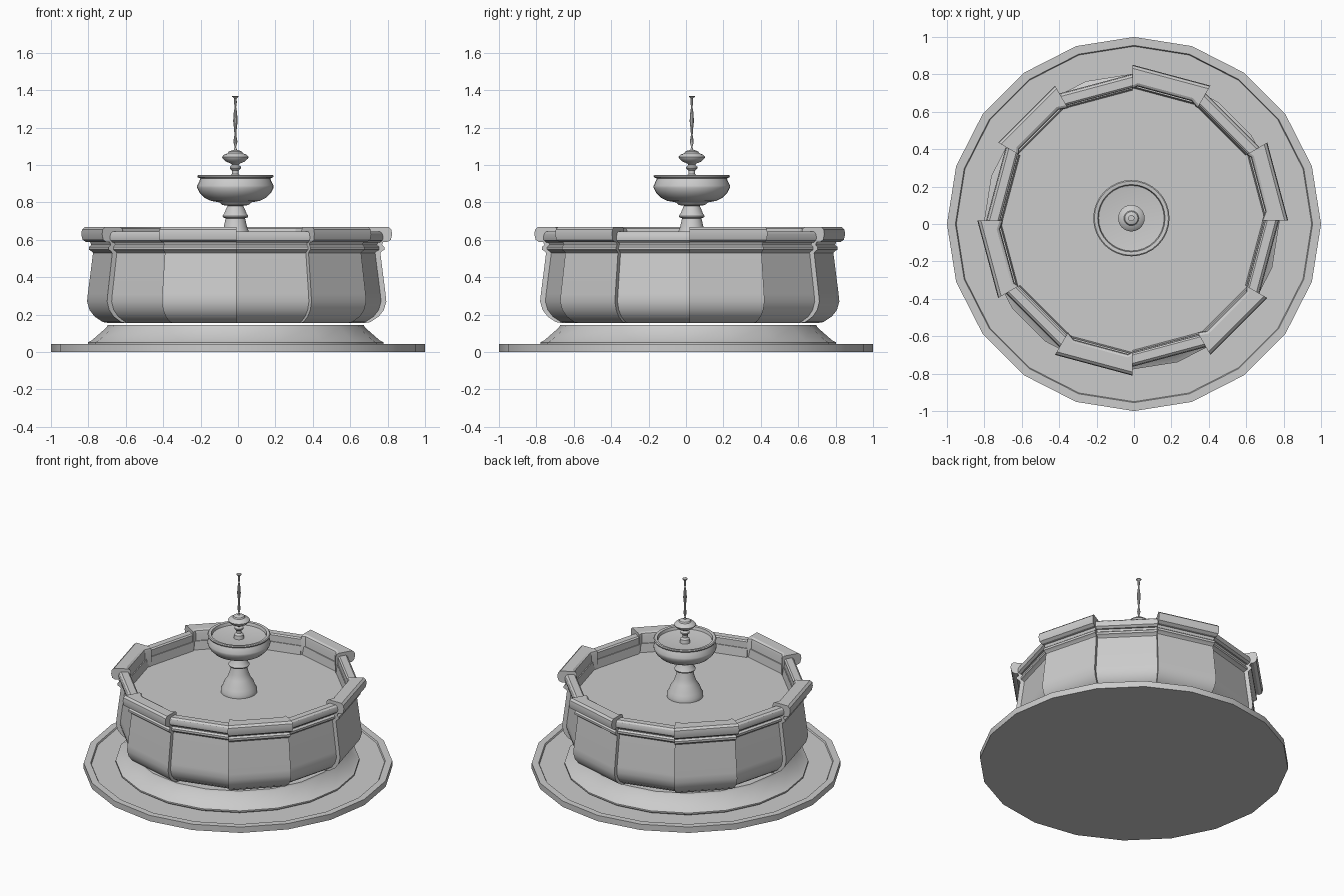
import bpy, bmesh
from math import sin, cos, pi, radians

if "Cube" in bpy.data.objects:
    bpy.data.objects.remove(bpy.data.objects["Cube"])


def finish(name, bm, angle=35):
    bmesh.ops.remove_doubles(bm, verts=bm.verts, dist=1e-5)
    bmesh.ops.recalc_face_normals(bm, faces=bm.faces)
    me = bpy.data.meshes.new(name)
    bm.to_mesh(me)
    bm.free()
    me.shade_smooth()
    me.set_sharp_from_angle(angle=radians(angle))
    ob = bpy.data.objects.new(name, me)
    bpy.context.collection.objects.link(ob)
    return ob


def lathe(name, profile, sides, centre=(0, 0), angle=35):
    """Revolve (radius, z) points; both ends are capped."""
    bm = bmesh.new()
    rings = [[bm.verts.new((centre[0] + r * cos(2 * pi * i / sides),
                            centre[1] + r * sin(2 * pi * i / sides), z))
              for i in range(sides)] for r, z in profile]
    for a, b in zip(rings, rings[1:]):
        for i in range(sides):
            j = (i + 1) % sides
            bm.faces.new((a[i], a[j], b[j], b[i]))
    bm.faces.new(rings[0])
    bm.faces.new(rings[-1])
    return finish(name, bm, angle)


def sector(bm, section, a0, a1, centre, stations=((0, 0), (1, 0)), inner=0):
    """Straight 30 degree wall piece from a closed (corner radius, z) section.
    Each station is (fraction along, inward shift of the last `inner` points)."""
    loops = []
    for t, shift in stations:
        loop = []
        for k, (r, z) in enumerate(section):
            if k >= len(section) - inner:
                r -= shift
            x = r * ((1 - t) * cos(a0) + t * cos(a1))
            y = r * ((1 - t) * sin(a0) + t * sin(a1))
            loop.append(bm.verts.new((centre[0] + x, centre[1] + y, z)))
        loops.append(loop)
    n = len(section)
    for a, b in zip(loops, loops[1:]):
        for i in range(n):
            j = (i + 1) % n
            bm.faces.new((a[i], a[j], b[j], b[i]))
    bm.faces.new(loops[0])
    bm.faces.new(loops[-1])


# Ground slab with shallow recessed top
lathe("ground_slab", [(1, 0), (1, .042), (.955, .042), (.95, .032)], 20)

# Sloping plinth
lathe("plinth", [(.775, .03), (.79, .042), (.79, .052), (.77, .062), (.69, .132), (.685, .145)],
      20, (-.012, .012), 40)

# Basin walls: twelve panels, every second one projecting
BASIN = (-.007, .02)
outer = [(.685, .155), (.715, .16), (.76, .19), (.787, .225), (.8, .27), (.796, .31),
         (.768, .53), (.778, .54), (.79, .547), (.79, .562), (.777, .572), (.785, .592)]
inside = [(.715, .592), (.66, .155)]
big_cap = [(.72, .59), (.805, .588), (.824, .6), (.831, .63), (.827, .655), (.812, .668),
           (.74, .668), (.727, .66), (.722, .645), (.722, .51)]
small_cap = [(.72, .585), (.765, .585), (.78, .597), (.783, .615), (.777, .635), (.765, .645),
             (.72, .645), (.71, .637), (.706, .51)]
tips = ((0, .03), (.13, 0), (.93, 0), (1, .02))

walls, big, small = bmesh.new(), bmesh.new(), bmesh.new()
for i in range(12):
    a0, a1 = i * pi / 6, (i + 1) * pi / 6
    if i % 2 == 0:
        sector(walls, outer + inside, a0, a1, BASIN)
        sector(big, big_cap, a0, a1, BASIN, tips, 4)
    else:
        sector(walls, [(r - .028, z) for r, z in outer] + [(r - .012, z) for r, z in inside],
               a0, a1, BASIN)
        sector(small, small_cap, a0, a1, BASIN)


for name, bm in (("basin_walls", walls), ("wide_coping", big), ("narrow_coping", small)):
    bmesh.ops.recalc_face_normals(bm, faces=bm.faces)
    me = bpy.data.meshes.new(name)
    bm.to_mesh(me)
    bm.free()
    me.shade_smooth()
    me.set_sharp_from_angle(angle=radians(29))
    bpy.context.collection.objects.link(bpy.data.objects.new(name, me))

# Water surface
lathe("water", [(.715, .525), (.715, .532)], 12, BASIN)

# Pedestal, bowl, finial and jet on one axis
AXIS = (-.014, .031)
lathe("pedestal", [(.118, .53), (.118, .555), (.105, .575), (.098, .6), (.075, .635), (.062, .67),
                   (.052, .715), (.066, .72), (.069, .728), (.06, .74), (.05, .765),
                   (.042, .782), (.07, .786), (.075, .8)], 32, AXIS)
lathe("bowl", [(.05, .786), (.075, .79), (.085, .8), (.13, .808), (.165, .825), (.19, .85),
               (.204, .878), (.204, .89), (.192, .915), (.187, .928), (.202, .934), (.204, .942),
               (.198, .947), (.18, .945), (.175, .925), (.1, .915), (.02, .915)], 32, AXIS)
lathe("finial", [(.035, .91), (.03, .94), (.018, .952), (.018, .97), (.03, .982), (.03, .99),
                 (.018, 1.0), (.025, 1.008), (.05, 1.018), (.068, 1.035), (.071, 1.043),
                 (.06, 1.055), (.04, 1.063), (.035, 1.072), (.02, 1.078), (.01, 1.08)], 24, AXIS)
lathe("water_jet", [(.012, 1.07), (.004, 1.095), (.011, 1.125), (.005, 1.16), (.007, 1.19),
                    (.012, 1.235), (.009, 1.28), (.004, 1.31), (.008, 1.335), (.006, 1.355),
                    (.017, 1.365), (.017, 1.37)], 10, AXIS)
